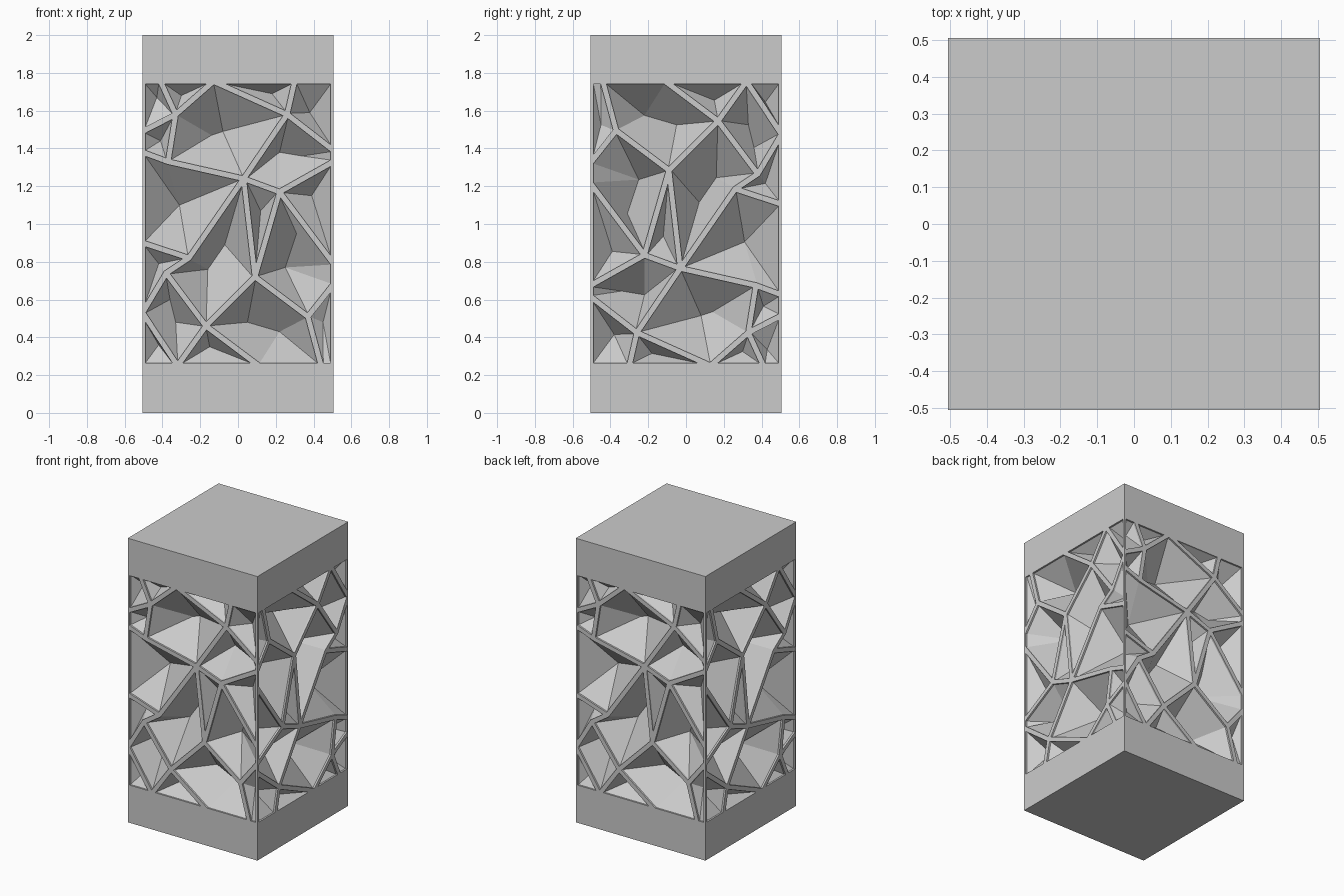
import bpy, bmesh, math
from mathutils import Vector, Matrix

if "Cube" in bpy.data.objects:
    bpy.data.objects.remove(bpy.data.objects["Cube"], do_unlink=True)

HALF = 0.505                 # half width of the block
LOW, HIGH = 0.25, 1.755      # lattice band
BAR = 0.015                  # half width of a bar
RIM = 0.012                  # straight edge of each bar

grey = bpy.data.materials.new("plain grey")
grey.use_nodes = True
grey.diffuse_color = (0.6, 0.6, 0.6, 1)
shader = grey.node_tree.nodes["Principled BSDF"]
shader.inputs["Base Color"].default_value = grey.diffuse_color
shader.inputs["Roughness"].default_value = 0.8


def make_object(name, bm):
    mesh = bpy.data.meshes.new(name)
    bm.to_mesh(mesh)
    bm.free()
    mesh.materials.append(grey)
    obj = bpy.data.objects.new(name, mesh)
    bpy.context.collection.objects.link(obj)
    return obj


def cap(name, bottom, top):
    bm = bmesh.new()
    bmesh.ops.create_cube(bm, size=1)
    bmesh.ops.scale(bm, vec=(2 * HALF, 2 * HALF, top - bottom), verts=bm.verts)
    bmesh.ops.translate(bm, vec=(0, 0, (top + bottom) / 2), verts=bm.verts)
    make_object(name, bm)


# Lattice joints as (across, height)
joints = {
    "hub": (0.03, 1.24), "hub_right": (0.22, 1.17), "waist": (0.09, 0.72),
    "knee": (-0.17, 0.46), "elbow": (-0.26, 0.82), "wrist": (-0.38, 0.74),
    "shoulder": (-0.37, 1.33), "crown_left": (-0.33, 1.58),
    "crown_right": (0.26, 1.58), "foot": (0.37, 0.51),
    "left_a": (-HALF, 1.49), "left_b": (-HALF, 1.38),
    "left_c": (-HALF, 0.90), "left_d": (-HALF, 0.53),
    "right_a": (HALF, 1.39), "right_b": (HALF, 1.33),
    "right_c": (HALF, 0.79), "right_d": (HALF, 0.68),
    "top_a": (-0.41, HIGH), "top_b": (-0.13, HIGH), "top_c": (0.30, HIGH),
    "low_a": (-0.32, LOW), "low_b": (0.11, LOW), "low_c": (0.44, LOW),
    "top_left": (-HALF, HIGH), "top_right": (HALF, HIGH),
    "low_left": (-HALF, LOW), "low_right": (HALF, LOW),
}

# Each cell: its surrounding joints, then the deepest points of its recess
cells = [
    ("hub crown_right top_b crown_left shoulder", [(-0.14, 1.47), (-0.08, 1.49)]),
    ("left_b shoulder hub elbow left_c", [(-0.31, 1.10)]),
    ("left_c elbow wrist left_d", [(-0.42, 0.79)]),
    ("elbow hub waist knee wrist", [(-0.07, 0.89), (-0.16, 0.76)]),
    ("hub hub_right waist", [(0.12, 1.07)]),
    ("hub_right right_c right_d foot waist", [(0.31, 0.95), (0.25, 0.77)]),
    ("hub hub_right right_b right_a crown_right", [(0.22, 1.38), (0.34, 1.36)]),
    ("crown_right right_a top_right top_c", [(0.38, 1.59)]),
    ("top_b crown_right top_c", [(0.18, 1.69)]),
    ("crown_left top_b top_a", [(-0.30, 1.68)]),
    ("crown_left top_a top_left left_a", [(-0.43, 1.67)]),
    ("crown_left left_a left_b shoulder", [(-0.41, 1.44)]),
    ("hub_right right_b right_c", [(0.39, 1.15)]),
    ("waist foot low_c low_b knee", [(0.05, 0.48), (0.22, 0.43)]),
    ("knee low_a low_b", [(-0.15, 0.35)]),
    ("wrist knee low_a left_d", [(-0.33, 0.48), (-0.36, 0.60)]),
    ("left_d low_a low_left", [(-0.42, 0.36)]),
    ("foot right_d low_right low_c", [(0.45, 0.48)]),
]


def area(poly):
    return sum(p.cross(q) for p, q in zip(poly, poly[1:] + poly[:1])) / 2


def inset(poly, width):
    """Move every side of a counter-clockwise polygon inward by width."""
    result = []
    for i, p in enumerate(poly):
        a = (p - poly[i - 1]).normalized()
        b = (poly[(i + 1) % len(poly)] - p).normalized()
        na, nb = Vector((-a.y, a.x)), Vector((-b.y, b.x))
        result.append(p + (na + nb) * (width / (1 + na.dot(nb))))
    return result


def panel(name, turn):
    bm = bmesh.new()

    def face(points):
        unique = [p for i, p in enumerate(points) if p not in points[:i]]
        verts = [bm.verts.new((p[0], p[2] - HALF, p[1])) for p in unique]
        bm.faces.new(verts)

    for names, deep in cells:
        outer = [Vector(joints[n]) for n in names.split()]
        if area(outer) < 0:
            outer.reverse()
        inner = inset(outer, BAR)
        depth = min(0.2, 0.5 * math.sqrt(area(outer)))
        pits = [(x, z, min(depth, HALF - abs(x))) for x, z in deep]
        nearest = [min(pits, key=lambda s: (Vector(s[:2]) - p).length) for p in inner]
        for i in range(len(outer)):
            j = (i + 1) % len(outer)
            # Bar face, bar edge, then sloping side of the recess
            front = [(*p, 0) for p in (outer[i], outer[j], inner[j], inner[i])]
            back = [(*inner[i], RIM), (*inner[j], RIM)]
            face(front)
            face([front[3], front[2], back[1], back[0]])
            face(back + [nearest[j], nearest[i]])

    bmesh.ops.remove_doubles(bm, verts=bm.verts, dist=0.0002)
    # Side panels hang upside down
    if turn % 2:
        bm.transform(Matrix.Translation((0, -HALF, (LOW + HIGH) / 2))
                     @ Matrix.Rotation(math.pi, 4, "Y")
                     @ Matrix.Translation((0, HALF, -(LOW + HIGH) / 2)))
    bm.transform(Matrix.Rotation(turn * math.pi / 2, 4, "Z"))
    make_object(name, bm)


# Solid ends and the four lattice panels
cap("base_block", 0, LOW)
cap("top_block", HIGH, 2)
for turn, side in enumerate(("front", "left", "back", "right")):
    panel(side + "_lattice_panel", turn)
